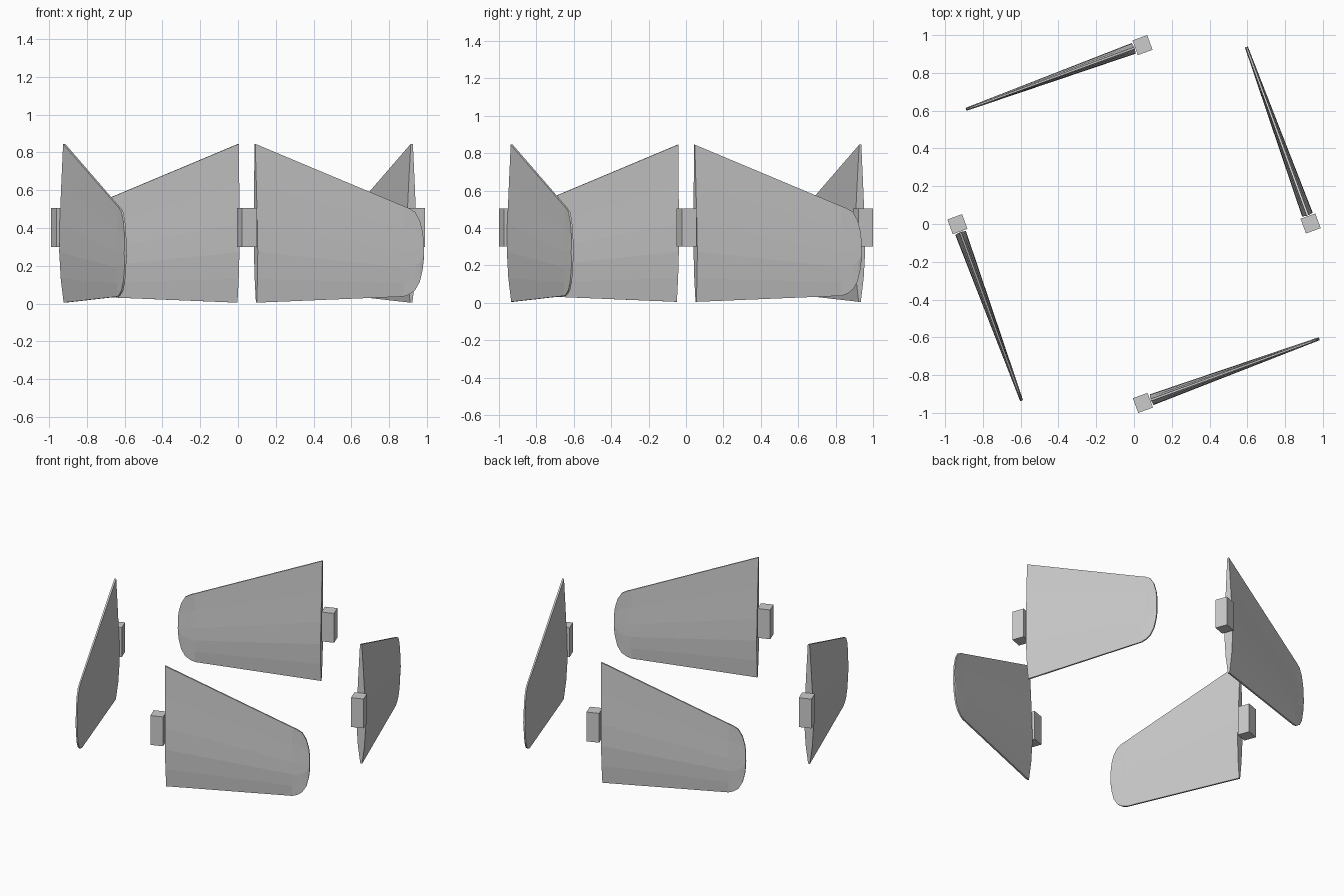
import bpy, bmesh
from math import radians
from mathutils import Matrix

if "Cube" in bpy.data.objects:
    bpy.data.objects.remove(bpy.data.objects["Cube"])

# Fin outline: distance from hinge, bottom z, top z, thickness scale
STATIONS = [(0.045, 0.005, 0.845, 1.0), (0.88, 0.037, 0.516, 0.36),
            (0.91, 0.047, 0.505, 0.33), (0.945, 0.070, 0.485, 0.31),
            (0.972, 0.115, 0.440, 0.29), (0.988, 0.180, 0.380, 0.27),
            (0.994, 0.230, 0.330, 0.26)]
# Lens section: height fraction, full thickness
SECTION = [(0.0, 0.012), (0.15, 0.044), (0.32, 0.060),
           (0.5, 0.054), (0.75, 0.034), (1.0, 0.012)]


def finish(bm, name, matrix):
    bmesh.ops.recalc_face_normals(bm, faces=bm.faces)
    mesh = bpy.data.meshes.new(name)
    bm.to_mesh(mesh)
    bm.free()
    obj = bpy.data.objects.new(name, mesh)
    obj.matrix_world = matrix
    bpy.context.collection.objects.link(obj)


def make_fin(name, matrix):
    # Loft closed lens sections from root to rounded tip
    bm = bmesh.new()
    rings = []
    for i, (u, z0, z1, s) in enumerate(STATIONS):
        ring = []
        for side, section in ((1, SECTION), (-1, SECTION[::-1])):
            for f, t in section:
                lean = 0.008 * (1 - f) if i == 0 else 0
                ring.append(bm.verts.new((u + lean, side * max(t * s, 0.010) / 2,
                                          z0 + f * (z1 - z0))))
        rings.append(ring)
    n = len(rings[0])
    for a, b in zip(rings, rings[1:]):
        for j in range(n):
            k = (j + 1) % n
            bm.faces.new((a[j], a[k], b[k], b[j]))
    bm.faces.new(rings[0])
    bm.faces.new(rings[-1])
    finish(bm, name, matrix)


def make_hinge(name, matrix):
    # Square hinge block
    bm = bmesh.new()
    bmesh.ops.create_cube(bm, size=1, matrix=Matrix.Translation((0, 0, 0.402)) @
                          Matrix.Diagonal((0.083, 0.083, 0.205, 1)))
    finish(bm, name, matrix)


# Four fins arranged in a pinwheel
for side, x, y, angle in (("front", 0.047, -0.947, 20), ("right", 0.935, 0.003, 110),
                          ("back", 0.045, 0.947, 200), ("left", -0.935, -0.001, 290)):
    place = Matrix.Translation((x, y, 0)) @ Matrix.Rotation(radians(angle), 4, 'Z')
    make_fin(side + "_fin", place)
    make_hinge(side + "_hinge_block", place)
